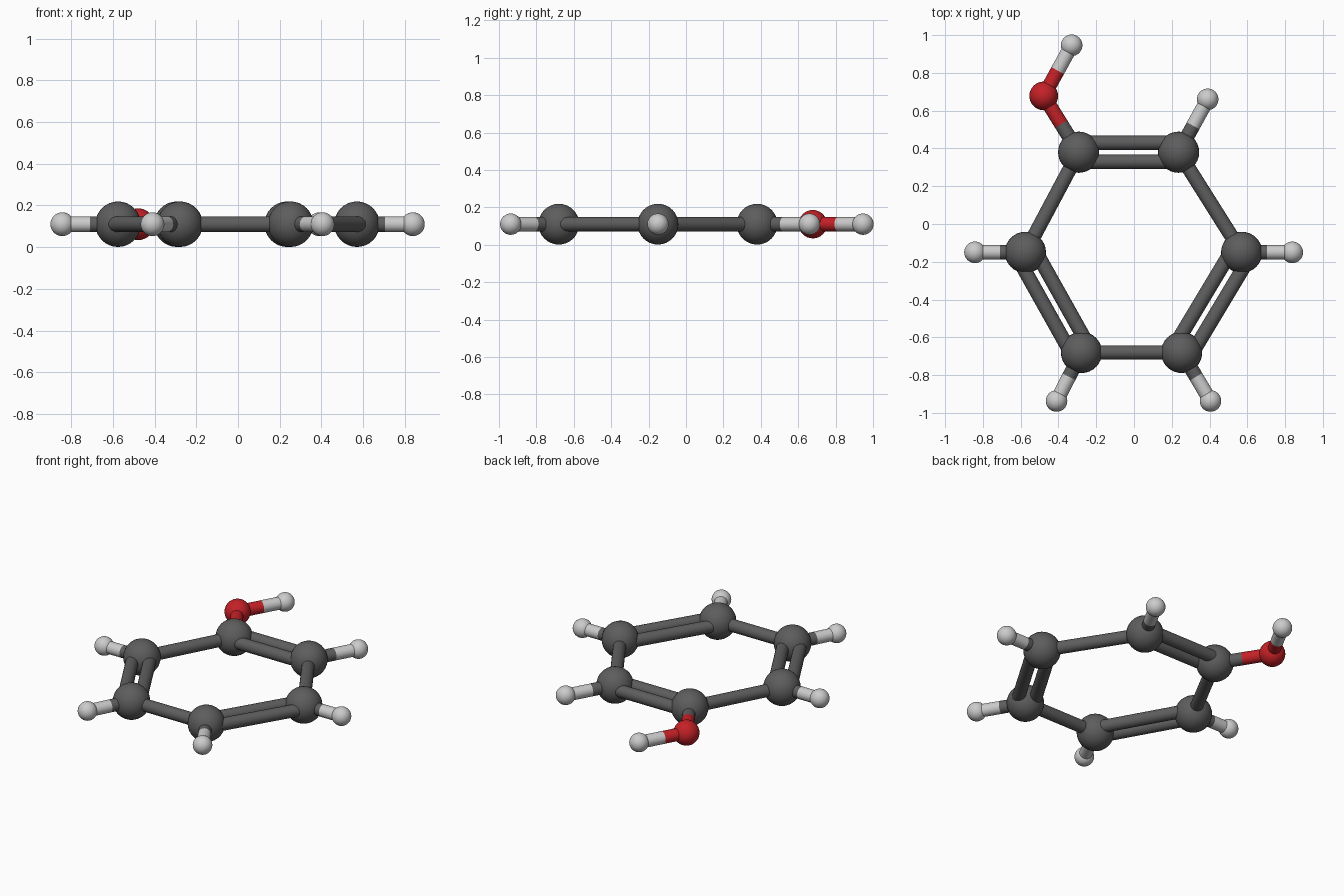
import bpy
from mathutils import Vector

if "Cube" in bpy.data.objects:
    bpy.data.objects.remove(bpy.data.objects["Cube"])

Z = 0.11            # height of the flat molecule
BOND_R = 0.038
DOUBLE_OFFSET = 0.05


def material(name, rgb):
    m = bpy.data.materials.new(name)
    m.diffuse_color = (*rgb, 1)
    m.use_nodes = True
    m.node_tree.nodes["Principled BSDF"].inputs["Base Color"].default_value = m.diffuse_color
    return m


# element: radius, material
ELEMENTS = {
    "carbon": (0.109, material("dark_grey", (0.11, 0.11, 0.11))),
    "oxygen": (0.076, material("red", (0.55, 0.015, 0.02))),
    "hydrogen": (0.057, material("light_grey", (0.6, 0.6, 0.6))),
}

# atom key: element, x, y
ATOMS = {
    "c1": ("carbon", -0.293, 0.38),
    "c2": ("carbon", 0.236, 0.38),
    "c3": ("carbon", 0.57, -0.15),
    "c4": ("carbon", 0.252, -0.68),
    "c5": ("carbon", -0.278, -0.68),
    "c6": ("carbon", -0.575, -0.15),
    "o": ("oxygen", -0.478, 0.678),
    "ho": ("hydrogen", -0.33, 0.946),
    "h2": ("hydrogen", 0.39, 0.66),
    "h3": ("hydrogen", 0.838, -0.15),
    "h4": ("hydrogen", 0.405, -0.937),
    "h5": ("hydrogen", -0.41, -0.937),
    "h6": ("hydrogen", -0.842, -0.15),
}

# bonded pairs and bond order
BONDS = [
    ("c1", "c2", 2), ("c2", "c3", 1), ("c3", "c4", 2),
    ("c4", "c5", 1), ("c5", "c6", 2), ("c6", "c1", 1),
    ("c1", "o", 1), ("o", "ho", 1),
    ("c2", "h2", 1), ("c3", "h3", 1), ("c4", "h4", 1),
    ("c5", "h5", 1), ("c6", "h6", 1),
]


def finish(name, mat):
    ob = bpy.context.object
    ob.name = name
    ob.data.materials.append(mat)
    bpy.ops.object.shade_smooth_by_angle()


def pos(key):
    return Vector((ATOMS[key][1], ATOMS[key][2], Z))


def rod(name, a, b, mat):
    d = b - a
    bpy.ops.mesh.primitive_cylinder_add(
        vertices=24, radius=BOND_R, depth=d.length, location=(a + b) / 2,
        rotation=d.to_track_quat('Z', 'Y').to_euler())
    finish(name, mat)


# atoms
for key, (element, x, y) in ATOMS.items():
    radius, mat = ELEMENTS[element]
    bpy.ops.mesh.primitive_uv_sphere_add(
        segments=32, ring_count=16, radius=radius, location=(x, y, Z))
    finish(f"{element}_atom_{key}", mat)

# bonds, coloured half and half where the elements differ
for ka, kb, order in BONDS:
    a, b = pos(ka), pos(kb)
    side = (b - a).normalized().cross(Vector((0, 0, 1))) * DOUBLE_OFFSET
    mat_a, mat_b = (ELEMENTS[ATOMS[k][0]][1] for k in (ka, kb))
    for i, s in enumerate((-1, 1) if order == 2 else (0,)):
        p, q = a + side * s, b + side * s
        name = f"bond_{ka}_{kb}_{i + 1}"
        if mat_a == mat_b:
            rod(name, p, q, mat_a)
        else:
            mid = (p + q) / 2
            rod(name + "_inner_half", p, mid, mat_a)
            rod(name + "_outer_half", mid, q, mat_b)
